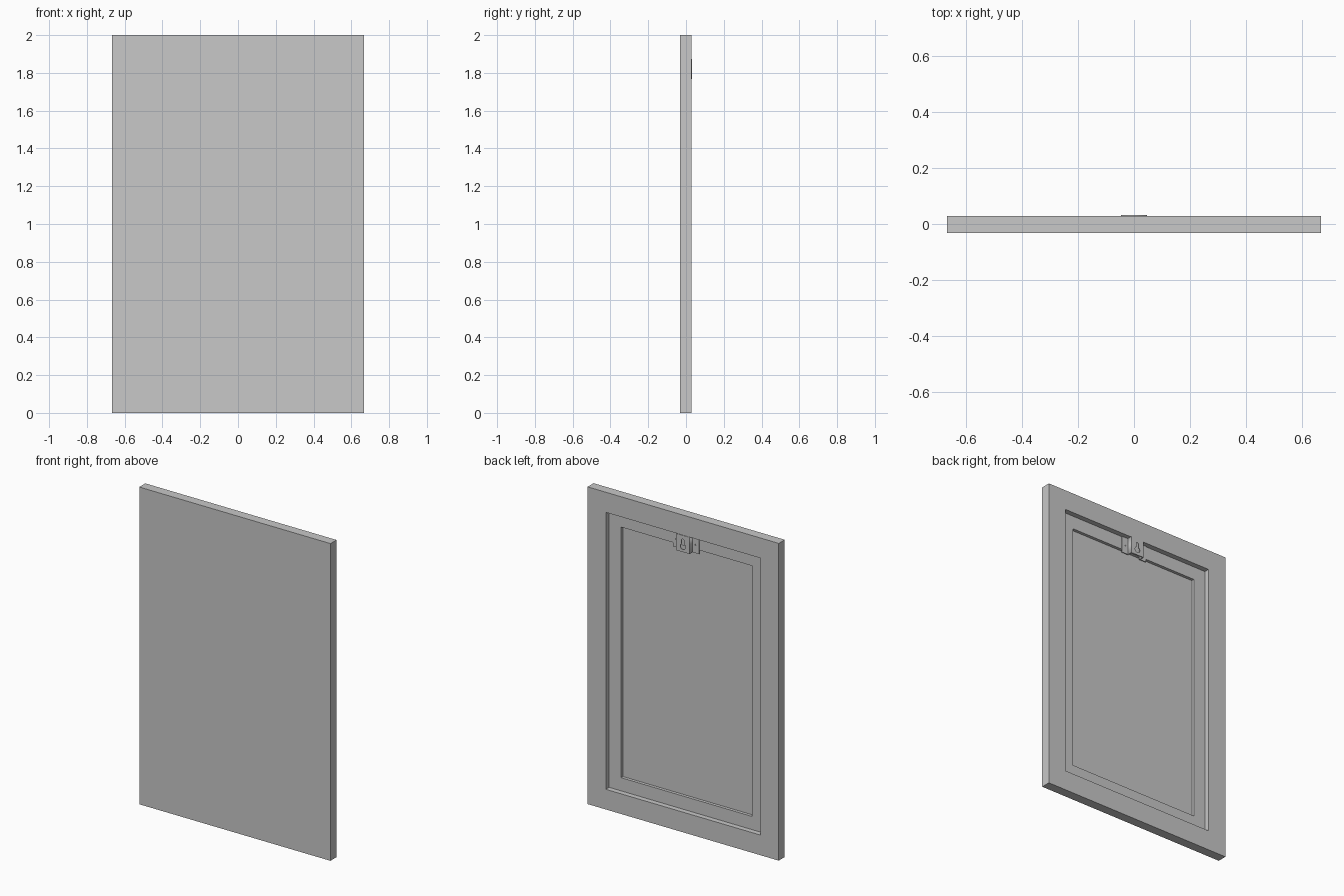
import bpy, bmesh
from math import sin, cos, pi, asin

if "Cube" in bpy.data.objects:
    bpy.data.objects.remove(bpy.data.objects["Cube"])

grey = bpy.data.materials.new("plain_grey")
grey.use_nodes = True
grey.diffuse_color = (0.58, 0.58, 0.58, 1)
grey.node_tree.nodes["Principled BSDF"].inputs["Base Color"].default_value = (0.58, 0.58, 0.58, 1)

HALF_W, HEIGHT = 0.6667, 2.0
FRONT, BACK = -0.0315, 0.0285
LEDGE = BACK - 0.033        # floor of the first recess
SHEET = LEDGE - 0.019       # back of the thin front sheet
RIM, INNER = 0.127, 0.21    # margins of the two recesses


def make_panel():
    """Stepped panel, bridged from rectangular rings (margin, y)."""
    rings = [(0, FRONT), (0, BACK), (RIM, BACK), (RIM, LEDGE),
             (INNER, LEDGE), (INNER, SHEET)]
    bm = bmesh.new()
    loops = []
    for margin, y in rings:
        x, low, high = HALF_W - margin, margin, HEIGHT - margin
        loops.append([bm.verts.new((px, y, pz)) for px, pz in
                      ((-x, low), (x, low), (x, high), (-x, high))])
    for a, b in zip(loops, loops[1:]):
        for i in range(4):
            j = (i + 1) % 4
            bm.faces.new((a[i], a[j], b[j], b[i]))
    bm.faces.new(loops[0])
    bm.faces.new(loops[-1])
    bmesh.ops.recalc_face_normals(bm, faces=bm.faces)
    mesh = bpy.data.meshes.new("panel")
    bm.to_mesh(mesh)
    bm.free()
    panel = bpy.data.objects.new("panel", mesh)
    bpy.context.collection.objects.link(panel)
    mesh.materials.append(grey)


def rectangle(x0, x1, z0, z1):
    return [(x0, z0), (x1, z0), (x1, z1), (x0, z1)]


def circle(cx, cz, r, n=16):
    return [(cx + r * cos(2 * pi * i / n), cz + r * sin(2 * pi * i / n)) for i in range(n)]


def keyhole(cz, r, slot_top, slot_r, n=20):
    """Round hole below a narrower rounded slot."""
    a = asin(slot_r / r)
    start, sweep = pi / 2 + a, 2 * pi - 2 * a
    big = [(r * cos(start + sweep * i / n), cz + r * sin(start + sweep * i / n))
           for i in range(n + 1)]
    end = [(slot_r * cos(pi * i / 8), slot_top - slot_r + slot_r * sin(pi * i / 8))
           for i in range(9)]
    return big + end


def make_plate(name, y0, y1, outlines):
    """Flat plate facing the back; outlines after the first are holes."""
    curve = bpy.data.curves.new(name, "CURVE")
    curve.dimensions = "2D"
    curve.fill_mode = "BOTH"
    curve.extrude = (y1 - y0) / 2
    for points in outlines:
        spline = curve.splines.new("POLY")
        spline.points.add(len(points) - 1)
        for p, (x, z) in zip(spline.points, points):
            p.co = (x, z, 0, 1)
        spline.use_cyclic_u = True
    curve.materials.append(grey)
    obj = bpy.data.objects.new(name, curve)
    obj.location.y = (y0 + y1) / 2
    obj.rotation_euler.x = pi / 2
    bpy.context.collection.objects.link(obj)
    bpy.ops.object.select_all(action="DESELECT")
    obj.select_set(True)
    bpy.context.view_layer.objects.active = obj
    bpy.ops.object.convert(target="MESH")


make_panel()

# Hanger: raised keyhole plate on two legs with screwed side flanges
LOW, TOP, THICK, PLATE_X, FLANGE_X = 1.768, 1.873, 0.005, 0.047, 0.09
RAISED = 0.0315
make_plate("hanger_plate", RAISED - THICK, RAISED,
           [rectangle(-PLATE_X, PLATE_X, LOW, TOP), keyhole(1.803, 0.018, 1.85, 0.009)])
for side, s in (("left", 1), ("right", -1)):
    inner_x, outer_x = sorted((s * PLATE_X, s * (PLATE_X - THICK)))
    make_plate(f"hanger_leg_{side}", LEDGE, RAISED - THICK,
               [rectangle(inner_x, outer_x, LOW, TOP)])
    inner_x, outer_x = sorted((s * PLATE_X, s * FLANGE_X))
    make_plate(f"hanger_flange_{side}", LEDGE, LEDGE + THICK,
               [rectangle(inner_x, outer_x, LOW, TOP), circle(s * 0.067, 1.82, 0.005)])
